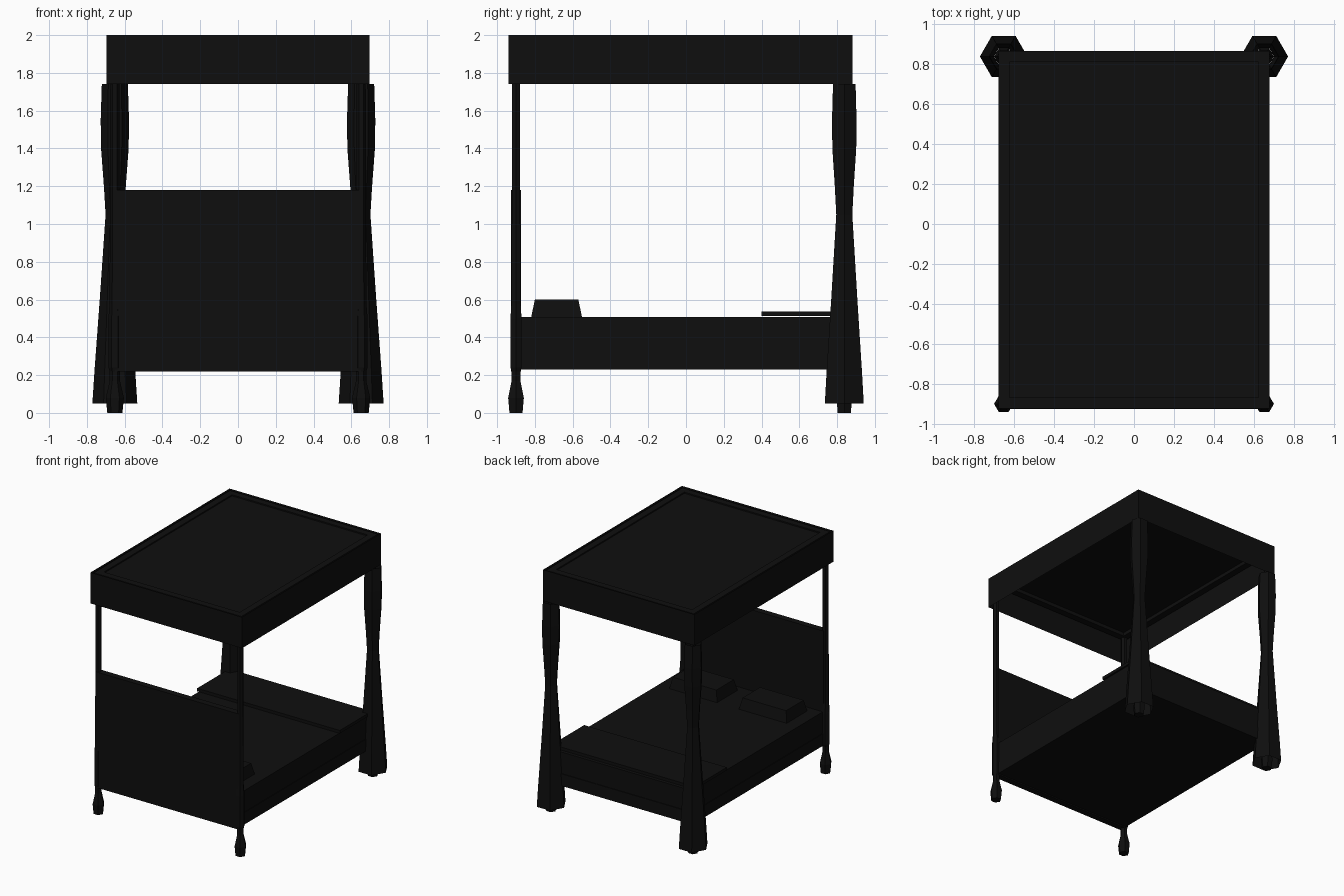
import bpy, bmesh, math

if "Cube" in bpy.data.objects:
    bpy.data.objects.remove(bpy.data.objects["Cube"])

mat = bpy.data.materials.new("near black")
mat.diffuse_color = (0.0045, 0.0045, 0.0045, 1)
mat.use_nodes = True
mat.node_tree.nodes["Principled BSDF"].inputs["Base Color"].default_value = mat.diffuse_color


def finish(bm, name):
    me = bpy.data.meshes.new(name)
    bmesh.ops.recalc_face_normals(bm, faces=bm.faces)
    bm.to_mesh(me)
    bm.free()
    me.materials.append(mat)
    ob = bpy.data.objects.new(name, me)
    bpy.context.collection.objects.link(ob)
    return ob


def box(name, x0, x1, y0, y1, z0, z1, inset=0.0, open_ends=False):
    """Box whose top is pulled in by inset; optionally only the four walls."""
    bm = bmesh.new()
    lo = [bm.verts.new((x, y, z0)) for x, y in ((x0, y0), (x1, y0), (x1, y1), (x0, y1))]
    i = inset
    hi = [bm.verts.new((x, y, z1)) for x, y in
          ((x0 + i, y0 + i), (x1 - i, y0 + i), (x1 - i, y1 - i), (x0 + i, y1 - i))]
    for a in range(4):
        b = (a + 1) % 4
        bm.faces.new((lo[a], lo[b], hi[b], hi[a]))
    if not open_ends:
        bm.faces.new(lo[::-1])
        bm.faces.new(hi)
    return finish(bm, name)


def lathe(name, cx, cy, profile, caps=True, sides=6):
    """Six-sided turned part from (height, radius) pairs, corners along x."""
    bm = bmesh.new()
    rings = [[bm.verts.new((cx + r * math.cos(k * math.tau / sides),
                            cy + r * math.sin(k * math.tau / sides), z))
              for k in range(sides)] for z, r in profile]
    for a, b in zip(rings, rings[1:]):
        for k in range(sides):
            n = (k + 1) % sides
            bm.faces.new((a[k], a[n], b[n], b[k]))
    if caps:
        bm.faces.new(rings[0][::-1])
        bm.faces.new(rings[-1])
    return finish(bm, name)


PX, HEAD_Y, FOOT_Y = 0.652, -0.90, 0.838

post = [(0, 0.040), (0.08, 0.048), (0.17, 0.027), (0.22, 0.027), (0.24, 0.034),
        (0.50, 0.034), (0.58, 0.028), (1.20, 0.025), (1.96, 0.024)]
curtain = [(0.05, 0.119), (0.22, 0.108), (0.60, 0.080), (1.05, 0.049),
           (1.20, 0.058), (1.40, 0.073), (1.55, 0.075), (1.74, 0.069)]

# Posts at every corner, gathered curtains around the foot posts
for s, side in ((-1, "left"), (1, "right")):
    lathe("head_post_" + side, s * PX, HEAD_Y, post)
    lathe("foot_post_" + side, s * PX, FOOT_Y, post)
    lathe("curtain_" + side, s * PX, FOOT_Y, curtain, caps=False)
    # Pillow
    box("pillow_" + side, s * 0.32 - 0.22, s * 0.32 + 0.22, -0.82, -0.55, 0.505, 0.60, 0.02)

# Bed body
box("headboard", -PX, PX, -0.926, -0.874, 0.22, 1.18)
box("bed_frame", -0.65, 0.65, -0.875, 0.845, 0.23, 0.33)
box("mattress", -0.645, 0.645, -0.875, 0.84, 0.33, 0.508)
box("folded_blanket", -0.655, 0.655, 0.40, 0.82, 0.512, 0.537)

# Canopy: hanging valance, top frame and recessed cloth
box("valance", -0.695, 0.695, -0.94, 0.882, 1.742, 2.0, open_ends=True)
X, Y0, Y1, W = 0.678, -0.923, 0.866, 0.055
for s, side in ((-1, "left"), (1, "right")):
    a, b = sorted((s * X, s * (X - W)))
    box("canopy_rail_" + side, a, b, Y0, Y1, 1.94, 1.995)
box("canopy_rail_head", -X + W, X - W, Y0, Y0 + W, 1.94, 1.995)
box("canopy_rail_foot", -X + W, X - W, Y1 - W, Y1, 1.94, 1.995)
box("canopy_cloth", -X + W, X - W, Y0 + W, Y1 - W, 1.97, 1.985)
